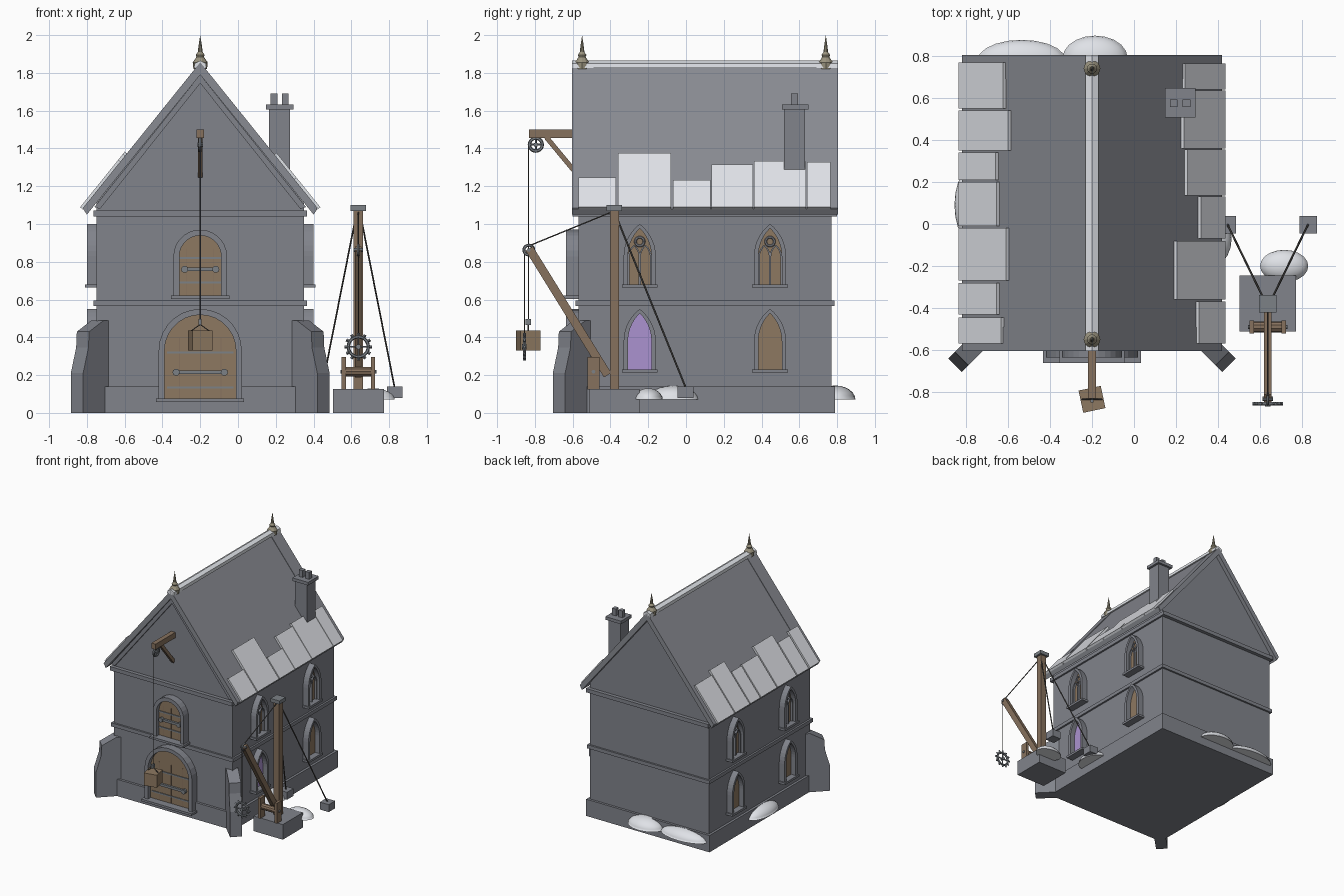
import bpy, bmesh, math
from mathutils import Matrix, Vector

cube = bpy.data.objects.get("Cube")
if cube:
    bpy.data.objects.remove(cube, do_unlink=True)


def material(name, r, g, b):
    mat = bpy.data.materials.new(name)
    mat.use_nodes = True
    mat.diffuse_color = (r, g, b, 1)
    mat.node_tree.nodes["Principled BSDF"].inputs["Base Color"].default_value = (r, g, b, 1)
    return mat


STONE = material("grey stone", 0.22, 0.23, 0.26)
SLATE = material("roof slate", 0.25, 0.26, 0.29)
PALE = material("pale snow", 0.74, 0.76, 0.8)
WOOD = material("timber", 0.24, 0.165, 0.11)
DOOR = material("door wood", 0.27, 0.19, 0.12)
LILAC = material("lilac glass", 0.41, 0.29, 0.63)
IRON = material("iron", 0.2, 0.22, 0.24)
ROPE = material("dark rope", 0.09, 0.085, 0.08)
BRASS = material("dull brass", 0.32, 0.29, 0.21)


def finish(name, bm, mat, smooth=False):
    bmesh.ops.recalc_face_normals(bm, faces=bm.faces)
    mesh = bpy.data.meshes.new(name)
    bm.to_mesh(mesh)
    bm.free()
    mesh.materials.append(mat)
    for poly in mesh.polygons:
        poly.use_smooth = smooth
    obj = bpy.data.objects.new(name, mesh)
    bpy.context.collection.objects.link(obj)
    return obj


def box(name, mat, center, size, turn=0):
    bm = bmesh.new()
    bmesh.ops.create_cube(bm, size=1, matrix=Matrix.Translation(center)
                          @ Matrix.Rotation(turn, 4, 'Z') @ Matrix.Diagonal((*size, 1)))
    return finish(name, bm, mat)


def prism(name, mat, plane, points, d0, d1):
    """Extrude a 2D outline along the plane's third axis."""
    bm = bmesh.new()
    face = bm.faces.new([bm.verts.new(plane @ Vector((u, v, d0))) for u, v in points])
    out = bmesh.ops.extrude_face_region(bm, geom=[face])
    shift = plane.to_3x3() @ Vector((0, 0, d1 - d0))
    bmesh.ops.translate(bm, vec=shift, verts=[e for e in out["geom"] if isinstance(e, bmesh.types.BMVert)])
    return finish(name, bm, mat)


def rod(name, mat, a, b, radius, sides=8):
    a, b = Vector(a), Vector(b)
    turn = (b - a).to_track_quat('Z', 'X').to_matrix().to_4x4()
    bm = bmesh.new()
    bmesh.ops.create_cone(bm, cap_ends=True, segments=sides, radius1=radius, radius2=radius,
                          depth=(b - a).length, matrix=Matrix.Translation((a + b) / 2) @ turn)
    return finish(name, bm, mat)


def beam(name, mat, a, b, width, depth):
    """Square timber lying in a plane of constant x."""
    a, b = Vector(a), Vector(b)
    along = (b - a).normalized()
    side = Vector((1, 0, 0))
    turn = Matrix((side, along.cross(side), along)).transposed().to_4x4()
    bm = bmesh.new()
    bmesh.ops.create_cube(bm, size=1, matrix=Matrix.Translation((a + b) / 2) @ turn
                          @ Matrix.Diagonal((width, depth, (b - a).length, 1)))
    return finish(name, bm, mat)


def ring(name, mat, center, axis, radius, tube):
    turn = Vector(axis).to_track_quat('Z', 'Y').to_euler()
    bpy.ops.mesh.primitive_torus_add(major_segments=20, minor_segments=6, location=center,
                                     rotation=turn, major_radius=radius, minor_radius=tube)
    obj = bpy.context.object
    obj.name = name
    obj.data.materials.append(mat)


def plane_at(u, d, origin):
    m = Matrix((u, (0, 0, 1), d)).transposed().to_4x4()
    return Matrix.Translation(origin) @ m


def arch(hw, bottom, spring, top, cu=0, n=7):
    """Round or pointed arch outline, from bottom right over to bottom left."""
    h = top - spring
    r = (h * h + hw * hw) / (2 * hw)
    end = math.atan2(h, r - hw) if r > hw + 0.001 else math.pi / 2
    half = [(hw - r + r * math.cos(end * i / n), spring + r * math.sin(end * i / n)) for i in range(n + 1)]
    half[-1] = (0, top)
    pts = [(hw, bottom)] + half
    return [(cu + x, z) for x, z in pts] + [(cu - x, z) for x, z in reversed(pts[:-1])]


def arch_frame(name, mat, plane, hw, bottom, spring, top, t, d0, d1, cu=0):
    outline = arch(hw, bottom, spring, top, cu) + arch(hw - t, bottom, spring, top - t, cu)[::-1]
    prism(name, mat, plane, outline, d0, d1)


def rect(u0, u1, v0, v1):
    return [(u0, v0), (u1, v0), (u1, v1), (u0, v1)]


FRONT = plane_at((1, 0, 0), (0, -1, 0), (-0.2, -0.57, 0))
SIDES = {"left": plane_at((0, 1, 0), (1, 0, 0), (0.35, 0.1, 0)),
         "right": plane_at((0, 1, 0), (-1, 0, 0), (-0.75, 0.1, 0))}

# House body
prism("walls", STONE, FRONT, [(-.55, 0), (.55, 0), (.55, 1.11), (0, 1.8), (-.55, 1.11)], 0, -1.34)
box("plinth", STONE, (-0.2, 0.1, 0.07), (1.14, 1.38, 0.14))
box("string_course", STONE, (-0.2, 0.1, 0.58), (1.13, 1.37, 0.03))
box("cornice", STONE, (-0.2, 0.1, 1.055), (1.13, 1.4, 0.032))


# Roof, gable copings and ridge
def chevron(lift):
    return [(.62, 1.08 + lift), (0, 1.85 + lift), (-.62, 1.08 + lift), (-.6, 1.05), (0, 1.79), (.6, 1.05)]


prism("roof", SLATE, FRONT, chevron(0), 0.03, -1.37)
prism("front_coping", SLATE, FRONT, chevron(.006), .034, -.08)
prism("back_coping", SLATE, FRONT, chevron(.006), -1.26, -1.374)
prism("gable_trim", STONE, FRONT, [(.56, 1.09), (0, 1.79), (-.56, 1.09), (-.53, 1.08), (0, 1.745), (.53, 1.08)], 0, .018)
prism("ridge_cap", PALE, FRONT, [(-.033, 1.825), (.033, 1.825), (.03, 1.85), (0, 1.865), (-.03, 1.85)], .034, -1.374)

# Pale slabs along both eaves: start y, end y, distance of the top edge from the ridge
EAST = [(-.57, -.37, .495), (-.36, -.08, .39), (-.07, .13, .505), (.135, .355, .44), (.36, .635, .425), (.64, .765, .43)]
WEST = [(-.57, -.445, .42), (-.43, -.28, .44), (-.27, -.02, .395), (-.01, .2, .44),
        (.21, .34, .445), (.35, .54, .385), (.55, .77, .41)]
SLOPE = 0.77 / 0.62
for sign, rows in ((1, EAST), (-1, WEST)):
    for y0, y1, inner in rows:
        edge = [(x + o * .78, 1.85 - SLOPE * x + o * .63)
                for x, o in ((inner, 0), (.622, 0), (.622, .018), (inner, .018))]
        prism("eave_slab", PALE, FRONT, [(sign * x, z) for x, z in edge], -.57 - y0, -.57 - y1)

# Finials on the ridge
PROFILE = [(.036, 1.82), (.04, 1.855), (.026, 1.875), (.02, 1.885), (.024, 1.895), (.013, 1.91), (.008, 1.95), (0, 2)]
for y in (-0.55, 0.74):
    bm = bmesh.new()
    verts = [bm.verts.new((-0.2 + r, y, z)) for r, z in PROFILE]
    edges = [bm.edges.new(pair) for pair in zip(verts, verts[1:])]
    bmesh.ops.spin(bm, geom=verts + edges, cent=(-0.2, y, 0), axis=(0, 0, 1), angle=math.tau, steps=10)
    bmesh.ops.remove_doubles(bm, verts=bm.verts, dist=0.0005)
    finish("finial", bm, BRASS)

# Chimney
box("chimney_stack", STONE, (.22, .575, 1.4), (.11, .11, .43))
box("chimney_cap", STONE, (.22, .578, 1.62), (.145, .14, .026))
for x in (.19, .25):
    box("chimney_pot", STONE, (x, .575, 1.66), (.036, .036, .06))

# Diagonal buttresses on the front corners
for sx in (-1, 1):
    k = math.sqrt(0.5)
    out = Vector((sx * k, -k, 0))
    across = Vector((k, sx * k, 0))
    plane = plane_at(out, across, (-0.2 + sx * .55, -.57, 0))
    shape = [(-.08, 0), (.145, 0), (.145, .21), (.105, .345), (.1, .43), (-.01, .49), (-.08, .49)]
    prism("buttress", STONE, plane, shape, -.046, .046)

# Arched doors with frames, sills, straps and bar handles
for name, hw, bottom, spring, top, grip, bands in (
        ("lower", .22, .07, .33, .55, .215, (.32, .135)), ("upper", .142, .615, .828, .97, .76, (.82, .69))):
    t = .028
    prism(name + "_door", DOOR, FRONT, arch(hw - t, bottom, spring, top - t), 0, .028)
    arch_frame(name + "_door_frame", STONE, FRONT, hw, bottom, spring, top, t + .003, 0, .065)
    prism(name + "_door_sill", STONE, FRONT, rect(-hw - .013, hw + .013, bottom - .012, bottom + .006), 0, .092)
    for u in (-.5, 0, .5):
        prism(name + "_plank_seam", WOOD, FRONT, rect(u * hw - .002, u * hw + .002, bottom, spring + .3 * hw), .02, .03)
    for z in bands:
        prism(name + "_strap", IRON, FRONT, rect(-hw * .8, hw * .8, z - .006, z + .006), .02, .034)
    reach = hw * .58
    prism(name + "_handle", IRON, FRONT, rect(-reach, reach, grip - .01, grip + .01), .028, .045)
    for u in (-reach, reach):
        x = -.2 + u
        rod(name + "_handle_boss", IRON, (x, -.595, grip), (x, -.623, grip), .019, 10)

# Pointed windows on both long sides
for side, plane in SIDES.items():
    for level, z in (("lower", .225), ("upper", .675)):
        for cu in (-.345, .345):
            glass = LILAC if (side, level, cu) == ("left", "lower", -.345) else DOOR
            prism(level + "_pane", glass, plane, arch(.066, z, z + .155, z + .305, cu), 0, .008)
            arch_frame(level + "_window_frame", STONE, plane, .085, z, z + .155, z + .325, .023, 0, .05, cu)
            prism(level + "_window_sill", STONE, plane, rect(cu - .095, cu + .095, z - .012, z + .006), 0, .06)
            if level == "upper":
                for s in (-1, 1):
                    arch_frame("tracery_lancet", STONE, plane, .033, z, z + .15, z + .215, .009, 0, .025, cu + s * .03)
                ring("tracery_circle", STONE, plane @ Vector((cu, z + .232, .014)), plane.to_3x3() @ Vector((0, 0, 1)), .023, .007)

# Gable hoist with its crate
box("hoist_beam", WOOD, (-.2, -.7, 1.478), (.038, .26, .046))
beam("hoist_brace", WOOD, (-.2, -.74, 1.46), (-.2, -.57, 1.255), .024, .026)
ring("hoist_pulley", IRON, (-.2, -.795, 1.42), (1, 0, 0), .034, .009)
rod("hoist_axle", IRON, (-.215, -.795, 1.42), (-.185, -.795, 1.42), .012)
for dy, dz in ((.034, 0), (0, .034)):
    rod("pulley_spoke", IRON, (-.2, -.795 - dy, 1.42 - dz), (-.2, -.795 + dy, 1.42 + dz), .005)
rod("hoist_rope", ROPE, (-.2, -.835, 1.42), (-.2, -.835, .47), .003, 6)
box("hoist_hook", IRON, (-.2, -.835, .48), (.016, .03, .032))
box("crate", DOOR, (-.2, -.835, .383), (.108, .108, .105), math.radians(12))
for dx in (-.05, .05):
    rod("crate_sling", ROPE, (-.2, -.835, .468), (-.2 + dx, -.835, .433), .003, 6)

# Yard crane: base, mast, jib and ropes
CX = .637
box("crane_base", STONE, (CX, -.378, .063), (.27, .266, .126))
box("crane_mast", WOOD, (CX, -.378, .6), (.05, .048, .96))
box("mast_cap", IRON, (CX, -.38, 1.085), (.083, .083, .03))
beam("jib", WOOD, (CX, -.415, .2), (CX, -.83, .87), .036, .045)
ring("jib_pulley", IRON, (CX, -.832, .862), (1, 0, 0), .026, .008)
rod("jib_pulley_axle", IRON, (CX - .025, -.832, .862), (CX + .025, -.832, .862), .01)
rod("jib_stay", ROPE, (CX, -.83, .885), (CX, -.39, 1.065), .004, 6)
rod("gear_rope", ROPE, (CX, -.856, .86), (CX, -.856, .41), .003, 6)
for s in (-1, 1):
    foot = (CX + s * .193, 0, .13)
    rod("guy_rope", ROPE, (CX + s * .015, -.365, 1.03), foot, .005, 6)
    box("guy_anchor", STONE, (CX + s * .193, -.003, .11), (.082, .084, .062))
    box("winch_post", WOOD, (CX + s * .077, -.49, .21), (.022, .062, .17))
rod("winch_drum", WOOD, (CX - .07, -.49, .218), (CX + .07, -.49, .218), .026, 10)
rod("winch_axle", IRON, (CX - .095, -.49, .218), (CX + .095, -.49, .218), .01)

# Hanging gear wheel
GEAR = Vector((CX, -.856, .35))
ring("gear_rim", IRON, GEAR, (0, 1, 0), .053, .009)
for i in range(12):
    a = math.tau * i / 12
    ray = Vector((math.cos(a), 0, math.sin(a)))
    rod("gear_tooth", IRON, GEAR + ray * .052, GEAR + ray * .073, .008, 4)
    if i % 3 == 0:
        rod("gear_spoke", IRON, GEAR, GEAR + ray * .052, .005, 6)
rod("gear_hub", IRON, GEAR + Vector((0, -.012, 0)), GEAR + Vector((0, .012, 0)), .014)

# Snow drifts: flat-bottomed mounds
for x, y, rx, ry, h in ((.715, -.2, .115, .077, .06), (.365, -.07, .1, .135, .073), (-.77, .09, .085, .18, .07),
                        (-.535, .78, .21, .097, .07), (-.185, .79, .155, .107, .075)):
    bm = bmesh.new()
    bmesh.ops.create_uvsphere(bm, u_segments=20, v_segments=12, radius=1)
    bmesh.ops.bisect_plane(bm, geom=bm.verts[:] + bm.edges[:] + bm.faces[:], plane_co=(0, 0, 0),
                           plane_no=(0, 0, -1), clear_outer=True)
    bmesh.ops.holes_fill(bm, edges=[e for e in bm.edges if e.is_boundary])
    bmesh.ops.transform(bm, verts=bm.verts, matrix=Matrix.Translation((x, y, .07)) @ Matrix.Diagonal((rx, ry, h, 1)))
    drift = finish("snow_drift", bm, PALE, True)
    for poly in drift.data.polygons:
        poly.use_smooth = len(poly.vertices) < 5
